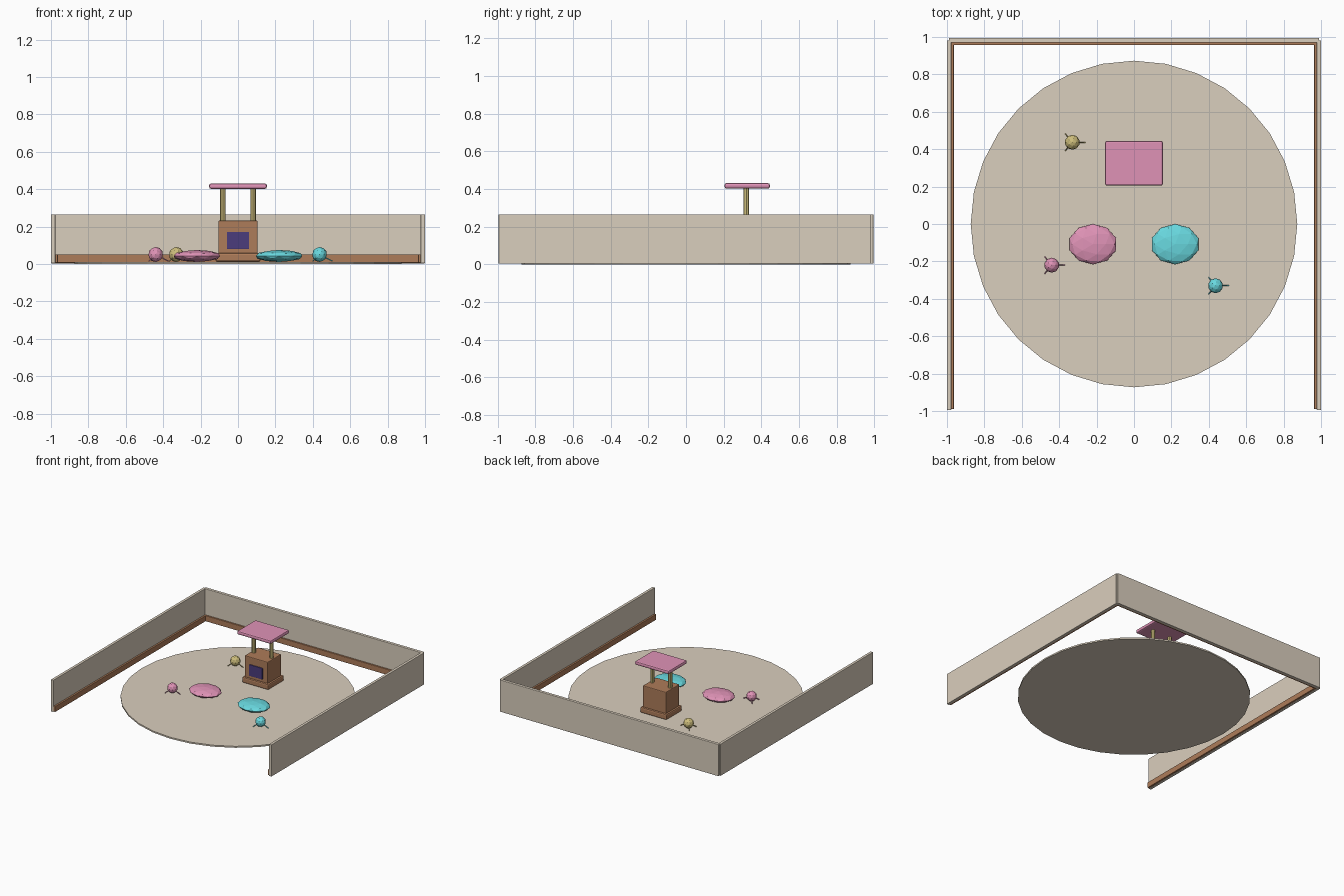
import bpy
import math
from mathutils import Vector

cube = bpy.data.objects.get("Cube")
if cube:
    bpy.data.objects.remove(cube, do_unlink=True)


def material(name, rgb):
    m = bpy.data.materials.new(name)
    m.use_nodes = True
    col = (*rgb, 1)
    m.diffuse_color = col
    m.node_tree.nodes["Principled BSDF"].inputs["Base Color"].default_value = col
    return m


cream = material("cream", (0.70, 0.62, 0.51))
brown = material("wood brown", (0.42, 0.20, 0.10))
pink = material("pink", (0.74, 0.29, 0.47))
teal = material("teal", (0.14, 0.69, 0.74))
straw = material("straw yellow", (0.61, 0.51, 0.20))
purple = material("dark purple", (0.07, 0.045, 0.20))


def finish(name, mat):
    o = bpy.context.object
    o.name = name
    o.data.materials.append(mat)
    return o


def box(name, x, y, z, mat, bevel=0.0):
    """Box from (min, max) ranges on each axis."""
    bpy.ops.mesh.primitive_cube_add(
        size=1, location=[(a + b) / 2 for a, b in (x, y, z)])
    o = finish(name, mat)
    o.scale = [b - a for a, b in (x, y, z)]
    bpy.ops.object.transform_apply(location=False, rotation=False, scale=True)
    if bevel:
        mod = o.modifiers.new("bevel", 'BEVEL')
        mod.width = bevel
        mod.segments = 2
    return o


def rod(name, start, end, radius, mat, sides=8):
    a, b = Vector(start), Vector(end)
    bpy.ops.mesh.primitive_cylinder_add(
        vertices=sides, radius=radius, depth=(b - a).length, location=(a + b) / 2)
    o = finish(name, mat)
    o.rotation_euler = (b - a).to_track_quat('Z', 'Y').to_euler()
    return o


def ball(name, centre, size, mat):
    bpy.ops.mesh.primitive_ico_sphere_add(subdivisions=2, radius=1, location=centre)
    o = finish(name, mat)
    o.scale = size
    return o


# Round floor
bpy.ops.mesh.primitive_cylinder_add(vertices=32, radius=0.873, depth=0.012,
                                    location=(0, 0, 0.006))
finish("floor_disc", cream)

# Walls and skirting boards
box("back_wall", (-0.99, 0.99), (0.97, 0.995), (0.004, 0.265), cream, 0.003)
box("back_skirting", (-0.975, 0.975), (0.957, 0.975), (0.006, 0.052), brown, 0.003)
for side, s in (("right", -1), ("left", 1)):
    box(side + "_wall", sorted((s * 0.977, s)), (-0.995, 0.982),
        (0.004, 0.265), cream, 0.003)
    box(side + "_skirting", sorted((s * 0.963, s * 0.98)), (-0.99, 0.975),
        (0.006, 0.052), brown, 0.003)

# Kiosk: plinth, body, screen, posts, canopy
box("kiosk_base", (-0.12, 0.12), (0.22, 0.425), (0.012, 0.058), brown, 0.01)
box("kiosk_body", (-0.105, 0.105), (0.235, 0.41), (0.05, 0.232), brown, 0.006)
box("kiosk_screen", (-0.06, 0.06), (0.228, 0.237), (0.08, 0.172), purple, 0.002)
for side, s in (("right", -1), ("left", 1)):
    rod(side + "_post", (s * 0.081, 0.32, 0.225), (s * 0.081, 0.32, 0.41), 0.0155, straw)
box("kiosk_canopy", (-0.154, 0.154), (0.205, 0.445), (0.402, 0.431), pink, 0.01)

# Floor cushions
ball("pink_cushion", (-0.22, -0.108, 0.043), (0.13, 0.108, 0.032), pink)
ball("teal_cushion", (0.22, -0.108, 0.043), (0.13, 0.108, 0.032), teal)

# Small balls on three thin legs
for name, x, y, mat in (("pink", -0.44, -0.22, pink),
                        ("yellow", -0.33, 0.437, straw),
                        ("teal", 0.436, -0.33, teal)):
    ball(name + "_ball", (x, y, 0.051), (0.04, 0.04, 0.04), mat)
    for i, (dx, dy) in enumerate(((0.07, 0), (-0.037, 0.045), (-0.037, -0.045))):
        rod(f"{name}_leg_{i + 1}", (x, y, 0.051), (x + dx, y + dy, 0.015),
            0.003, mat, 6)
